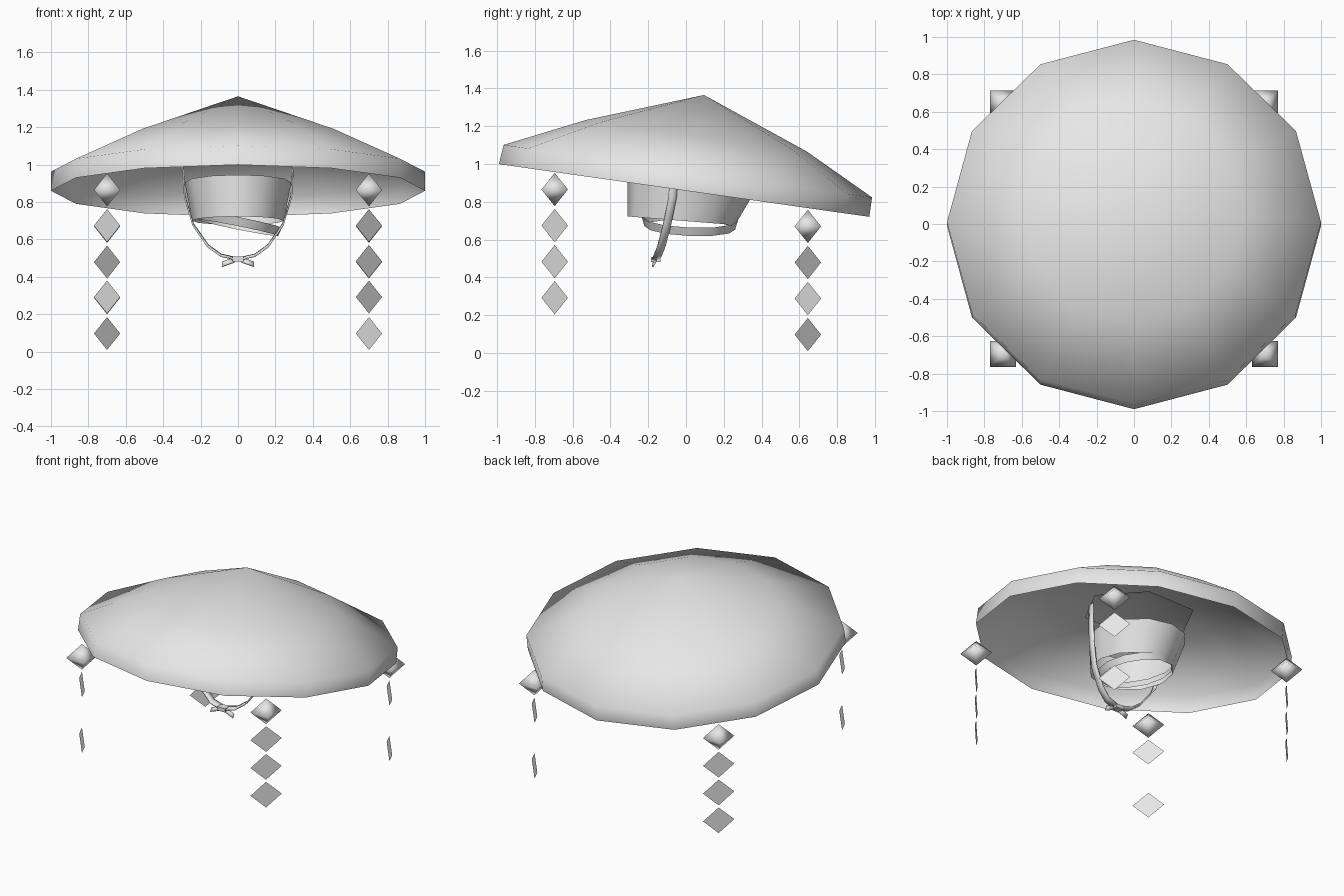
import bpy, bmesh, math
from mathutils import Vector

old = bpy.data.objects.get("Cube")
if old:
    bpy.data.objects.remove(old, do_unlink=True)

GREY = (0.8, 0.8, 0.8, 1)
grey = bpy.data.materials.new("plain_grey")
grey.use_nodes = True
grey.diffuse_color = GREY
grey.node_tree.nodes["Principled BSDF"].inputs["Base Color"].default_value = GREY


def make(name, bm, smooth=None):
    """Turn a bmesh into an object with the shared material."""
    mesh = bpy.data.meshes.new(name)
    bm.to_mesh(mesh)
    bm.free()
    mesh.materials.append(grey)
    obj = bpy.data.objects.new(name, mesh)
    bpy.context.collection.objects.link(obj)
    if smooth:
        bpy.ops.object.select_all(action='DESELECT')
        obj.select_set(True)
        bpy.context.view_layer.objects.active = obj
        bpy.ops.object.shade_smooth_by_angle(angle=math.radians(smooth))
    return obj


def ring(rx, ry, y, z, sides=12, slope_x=0, slope_y=0):
    """Closed ring of points whose height may slope along x and y."""
    pts = []
    for i in range(sides):
        a = math.tau * i / sides
        px, py = rx * math.cos(a), ry * math.sin(a)
        pts.append(Vector((px, py + y, z + slope_x * px + slope_y * py)))
    return pts


def loft(bm, rows, closed=True):
    """Bridge successive rows of points with quads."""
    rows = [[bm.verts.new(p) for p in row] for row in rows]
    for lo, hi in zip(rows, rows[1:]):
        n = len(lo)
        for i in range(n if closed else n - 1):
            j = (i + 1) % n
            bm.faces.new((lo[i], lo[j], hi[j], hi[i]))
    return rows


def cap_with_tip(bm, row, tip):
    top = bm.verts.new(tip)
    for i, v in enumerate(row):
        bm.faces.new((v, row[(i + 1) % len(row)], top))


# Wide tilted hat shell with upright rim
bm = bmesh.new()
rows = loft(bm, [ring(1, 0.99, 0, 0), ring(1, 0.985, 0.005, 0.104),
                 ring(0.59, 0.59, 0.023, 0.296)])
cap_with_tip(bm, rows[-1], (0, 0.033, 0.515))
hat = make("hat_shell", bm, 80)
hat.location = (0, -0.01, 0.86)
hat.rotation_euler.x = math.radians(-8.1)

# Shallow lining inside the crown
bm = bmesh.new()
rows = loft(bm, [ring(0.36, 0.36, 0.05, 1.08, 6, 0, -0.14)])
cap_with_tip(bm, rows[0], (0, 0.08, 1.2))
make("crown_lining", bm, 30)

# Tapered head band, open at both ends
bm = bmesh.new()
loft(bm, [ring(0.245, 0.285, -0.025, 0.7, 12, 0, -0.08),
          ring(0.285, 0.34, 0.03, 0.905, 12, 0, -0.12)])
make("head_band", bm, 40)

# Slanted strip hanging under the head band
bm = bmesh.new()
loft(bm, [ring(0.215, 0.24, 0.02, 0.662, 12, -0.2, -0.04),
          ring(0.235, 0.255, 0.02, 0.71, 12, -0.2, -0.04)])
make("lower_strip", bm, 40)


def ribbon(name, path, width):
    """Thin strip along a path, widened by a vector."""
    w = Vector(width) / 2
    bm = bmesh.new()
    loft(bm, [[Vector(p) - w, Vector(p) + w] for p in path], closed=False)
    obj = make(name, bm, 40)
    mod = obj.modifiers.new("thickness", 'SOLIDIFY')
    mod.thickness = 0.008
    mod.offset = 0


# Chin straps and bow tails on both sides
for side, s in (("left", 1), ("right", -1)):
    ribbon(side + "_chin_strap",
           [(s * x, y, z) for x, y, z in (
               (0.3, -0.06, 1.08), (0.285, -0.07, 0.83), (0.24, -0.1, 0.68),
               (0.16, -0.13, 0.565), (0.09, -0.15, 0.515), (0, -0.16, 0.495))],
           (0, 0.045, 0.01))
    ribbon(side + "_bow_tail",
           [(s * 0.02, -0.165, 0.49), (s * 0.085, -0.17, 0.467)],
           (0, 0.015, 0.025))

# Knot block joining the straps
bm = bmesh.new()
bmesh.ops.create_cube(bm, size=1)
bmesh.ops.scale(bm, vec=(0.06, 0.05, 0.025), verts=bm.verts)
bmesh.ops.translate(bm, vec=(0, -0.16, 0.495), verts=bm.verts)
make("strap_knot", bm)

# Hanging charms: a solid bead above flat diamonds facing outward
HALF_W, HALF_H, STEP = 0.07, 0.088, 0.191
columns = (("front_left", 1, -0.695, 0.865, (1, 2, 3)),
           ("front_right", -1, -0.695, 0.865, (1, 3)),
           ("back_left", 1, 0.645, 0.67, (1, 3)),
           ("back_right", -1, 0.645, 0.67, (1, 2, 3)))
for name, s, y, z, drops in columns:
    x = s * 0.7
    bm = bmesh.new()
    square = [bm.verts.new((x + a * HALF_W, y + b * HALF_W, z))
              for a, b in ((1, 1), (-1, 1), (-1, -1), (1, -1))]
    for tip_z in (z + HALF_H, z - HALF_H):
        cap_with_tip(bm, square, (x, y, tip_z))
    bmesh.ops.recalc_face_normals(bm, faces=bm.faces)
    make(name + "_bead", bm, 120)

    # Diamonds span the diagonal across the outward direction
    t = Vector((1, -s * math.copysign(1, y), 0)) * HALF_W
    bm = bmesh.new()
    for k in drops:
        c = Vector((x, y, z - k * STEP))
        up = Vector((0, 0, HALF_H))
        bm.faces.new([bm.verts.new(p) for p in (c + up, c + t, c - up, c - t)])
    make(name + "_diamonds", bm)
